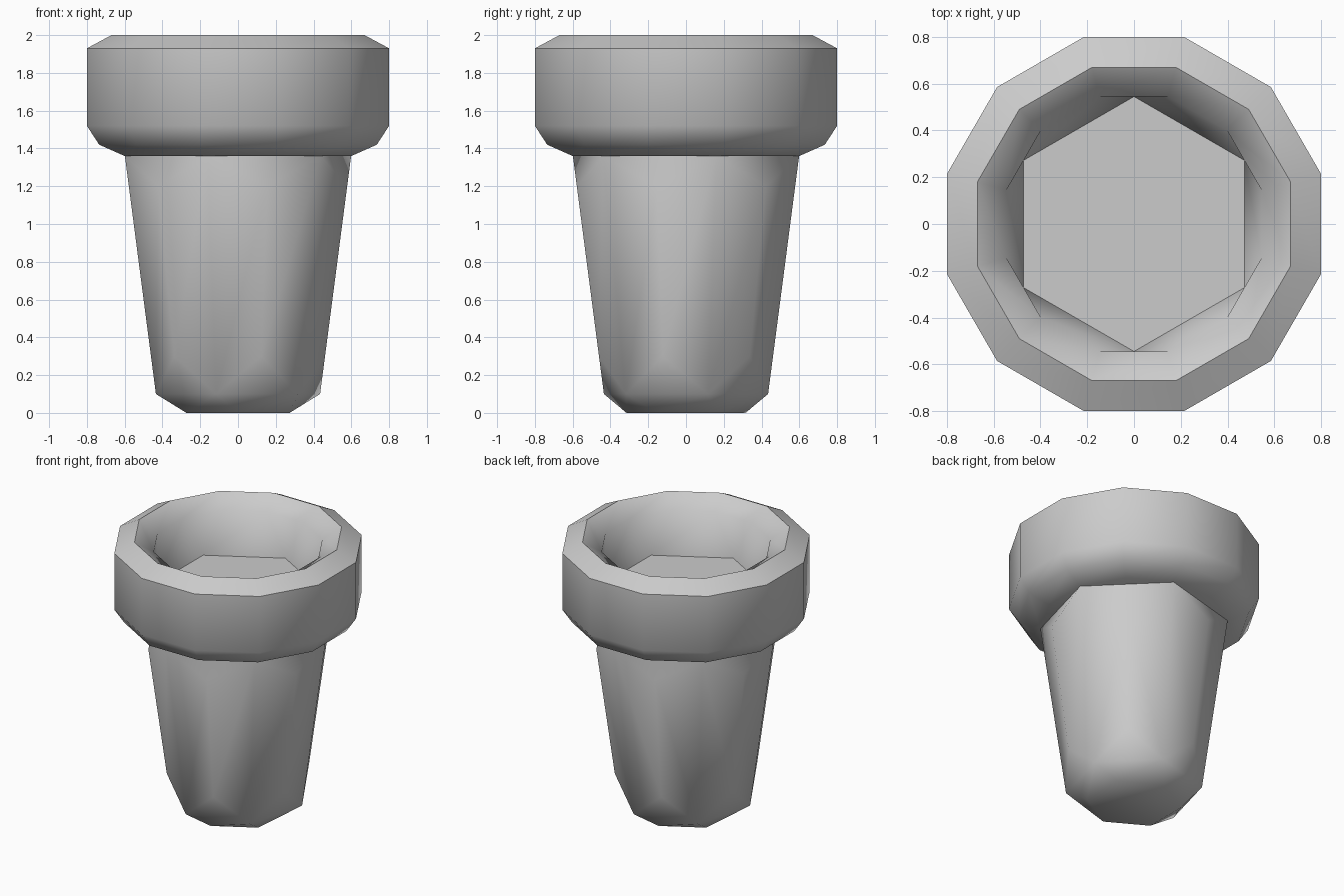
import bpy, bmesh
from math import cos, sin, radians

cube = bpy.data.objects.get("Cube")
if cube:
    bpy.data.objects.remove(cube, do_unlink=True)

grey = bpy.data.materials.new("plain_grey")
grey.use_nodes = True
colour = (0.6, 0.6, 0.6, 1)
grey.diffuse_color = colour
grey.node_tree.nodes["Principled BSDF"].inputs["Base Color"].default_value = colour


def ring(bm, count, start, radius, z):
    """Ring of vertices, first one at the start angle in degrees."""
    angles = [radians(start + 360 * i / count) for i in range(count)]
    return [bm.verts.new((radius * cos(a), radius * sin(a), z)) for a in angles]


def finish(name, bm):
    bmesh.ops.recalc_face_normals(bm, faces=bm.faces)
    mesh = bpy.data.meshes.new(name)
    bm.to_mesh(mesh)
    bm.free()
    mesh.materials.append(grey)
    obj = bpy.data.objects.new(name, mesh)
    bpy.context.collection.objects.link(obj)
    bpy.ops.object.select_all(action='DESELECT')
    obj.select_set(True)
    bpy.context.view_layer.objects.active = obj
    bpy.ops.object.shade_smooth_by_angle(angle=radians(55))


# Tapered body: hexagonal ends, with six extra edges along the middle
def body_radius(z):
    return 0.45 + 0.17 * (z - 0.1) / 1.26


bm = bmesh.new()
ring(bm, 6, 30, 0.315, 0)
for start, z in ((15, 0.1), (45, 0.3), (45, 1.2), (15, 1.36)):
    ring(bm, 6, start, body_radius(z), z)
bmesh.ops.convex_hull(bm, input=bm.verts)
top = [f for f in bm.faces if f.calc_center_median().z > 1.359]
bmesh.ops.delete(bm, geom=top, context='FACES')
bmesh.ops.dissolve_limit(bm, angle_limit=radians(0.5), verts=bm.verts, edges=bm.edges)
finish("pot_body", bm)

# Twelve-sided rim, lofted from underside over the lip to the inside
bm = bmesh.new()
profile = [(0.6, 1.36), (0.735, 1.42), (0.8, 1.52), (0.8, 1.93), (0.67, 2), (0.545, 1.92)]
rings = [ring(bm, 12, 15, r / cos(radians(15)), z) for r, z in profile]
bm.faces.new(rings[0])
for low, high in zip(rings, rings[1:]):
    for i in range(12):
        j = (i + 1) % 12
        bm.faces.new((low[i], low[j], high[j], high[i]))

# Inner wall narrowing to a hexagonal floor
lip = rings[-1]
floor = ring(bm, 6, 30, 0.545, 1.62)
for i in range(6):
    a, b, c = lip[2 * i], lip[2 * i + 1], lip[(2 * i + 2) % 12]
    bm.faces.new((a, b, floor[i]))
    bm.faces.new((b, c, floor[(i + 1) % 6], floor[i]))
bm.faces.new(floor)
finish("pot_rim", bm)
